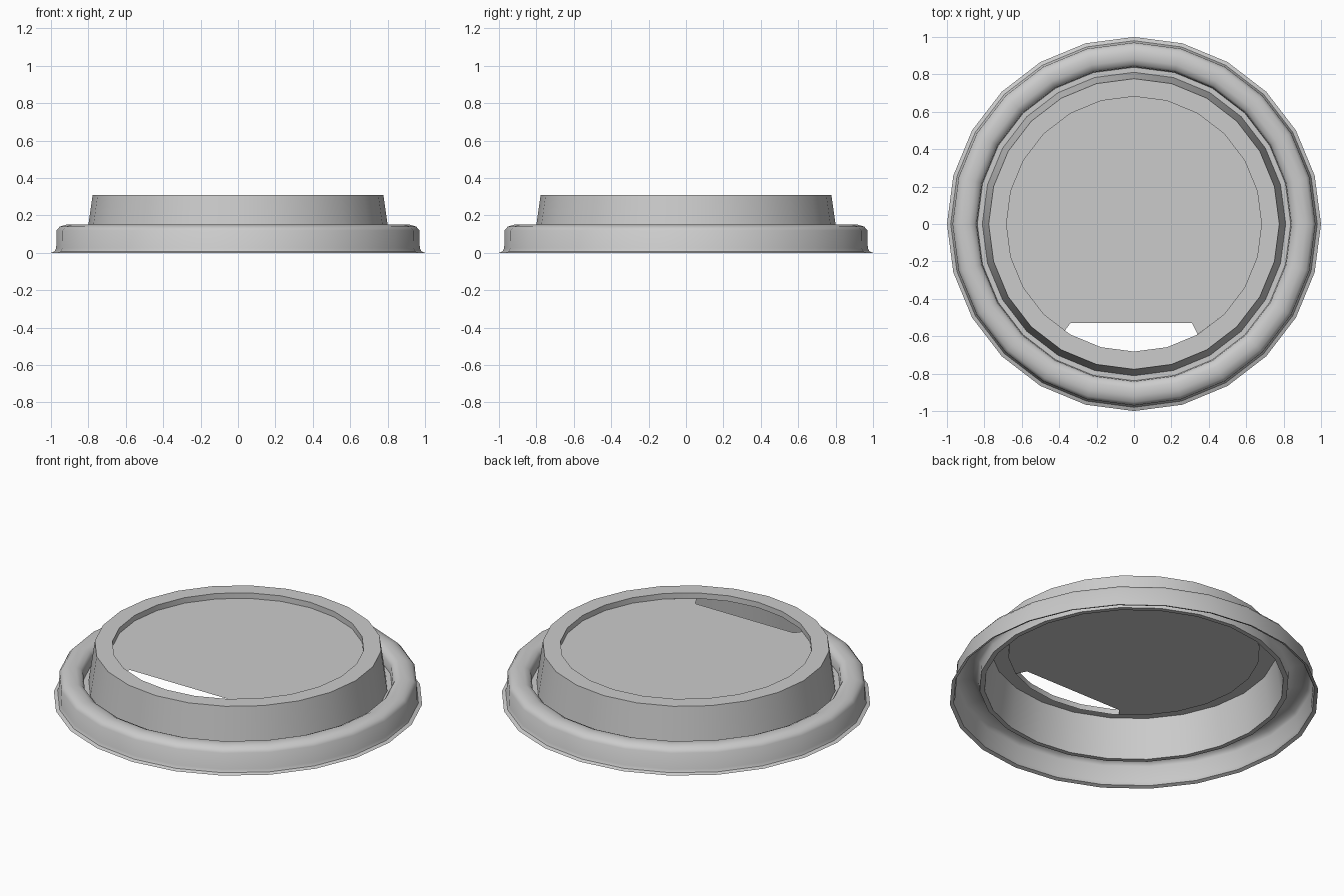
import bpy, bmesh
from math import sin, cos, pi

if "Cube" in bpy.data.objects:
    bpy.data.objects.remove(bpy.data.objects["Cube"])

SIDES = 24


def ring_point(r, i, z):
    a = 2 * pi * i / SIDES
    return (r * cos(a), r * sin(a), z)


def finish(bm, name, smooth_angle=None):
    mesh = bpy.data.meshes.new(name)
    bmesh.ops.recalc_face_normals(bm, faces=bm.faces[:])
    bm.to_mesh(mesh)
    bm.free()
    obj = bpy.data.objects.new(name, mesh)
    bpy.context.collection.objects.link(obj)
    if smooth_angle:
        bpy.ops.object.select_all(action='DESELECT')
        bpy.context.view_layer.objects.active = obj
        obj.select_set(True)
        bpy.ops.object.shade_smooth_by_angle(angle=smooth_angle)
    return obj


def lathe(name, profile):
    bm = bmesh.new()
    rings = [[bm.verts.new(ring_point(r, i, z)) for i in range(SIDES)]
             for r, z in profile]
    for a, b in zip(rings, rings[1:]):
        for i in range(SIDES):
            j = (i + 1) % SIDES
            bm.faces.new((a[i], a[j], b[j], b[i]))
    return finish(bm, name, 0.7)


# Thin shell: flange, rounded cup rim, groove, raised wall and top lip
lathe("lid_shell", [
    (1.0, 0.0), (0.98, 0.008), (0.972, 0.025), (0.97, 0.12),
    (0.953, 0.14), (0.92, 0.15), (0.88, 0.15), (0.853, 0.137),
    (0.842, 0.12), (0.838, 0.075), (0.811, 0.075),
    (0.777, 0.31), (0.682, 0.31), (0.682, 0.277)])

# Recessed panel, cut short at the front to leave the sip opening
bm = bmesh.new()
outline = [ring_point(0.682, i, 0.277) for i in range(-3, 16)]
outline = [p for p in outline if p[1] > -0.5]
outline += [(x, y, 0.277) for x, y in
            ((-0.37, -0.57), (-0.34, -0.53), (0.31, -0.53), (0.341, -0.59))]
bm.faces.new([bm.verts.new(p) for p in outline])
panel = finish(bm, "sip_panel")
if panel.data.polygons[0].normal.z < 0:
    panel.data.flip_normals()
